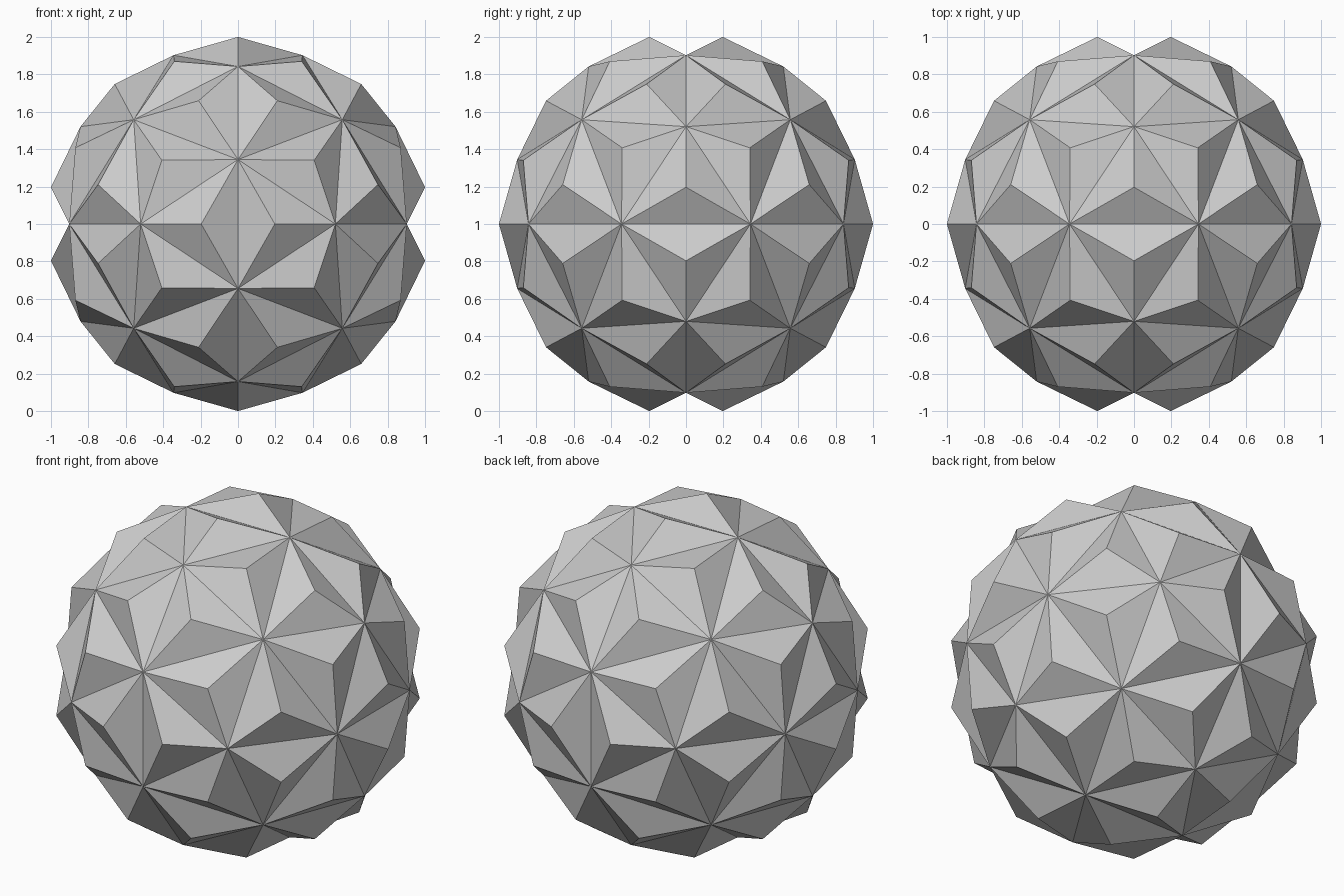
import bpy, bmesh
from itertools import combinations, product
from mathutils import Vector

if "Cube" in bpy.data.objects:
    bpy.data.objects.remove(bpy.data.objects["Cube"])

PHI = (1 + 5 ** 0.5) / 2
A = 0.5577           # cube-corner coordinate of the dodecahedron points
B = 0.5205           # short coordinate of the icosahedron points
CENTRE = Vector((0, 0, 1))


def cyclic(a, b):
    """All signed cyclic permutations of (a, b, 0)."""
    pts = []
    for s, t in product((1, -1), repeat=2):
        x, y = a * s, b * t
        pts += [Vector((x, y, 0)), Vector((0, x, y)), Vector((y, 0, x))]
    return pts


# Valley points: 20 three-fold and 12 five-fold
dodeca = cyclic(A * PHI, A / PHI) + [Vector(p) for p in product((A, -A), repeat=3)]
icosa = cyclic(B, B * PHI)
edge = 2 * A / PHI

# Spiked ball: each dodecahedron edge + pentagon centre carries a low pyramid
bm = bmesh.new()
dv = [bm.verts.new(p + CENTRE) for p in dodeca]
for c in icosa:
    cv = bm.verts.new(c + CENTRE)
    ring = sorted(range(20), key=lambda i: (dodeca[i] - c).length)[:5]
    for i, j in combinations(ring, 2):
        if (dodeca[i] - dodeca[j]).length > edge * 1.1:
            continue
        tip = c + dodeca[i] + dodeca[j]
        tip *= 1 / (B * PHI + 2 * A * PHI)
        tv = bm.verts.new(tip + CENTRE)
        for a, b in ((cv, dv[i]), (dv[i], dv[j]), (dv[j], cv)):
            bm.faces.new((a, b, tv))
bmesh.ops.recalc_face_normals(bm, faces=bm.faces)

mesh = bpy.data.meshes.new("spiked_ball")
bm.to_mesh(mesh)
bm.free()
bpy.context.collection.objects.link(bpy.data.objects.new("spiked_ball", mesh))
